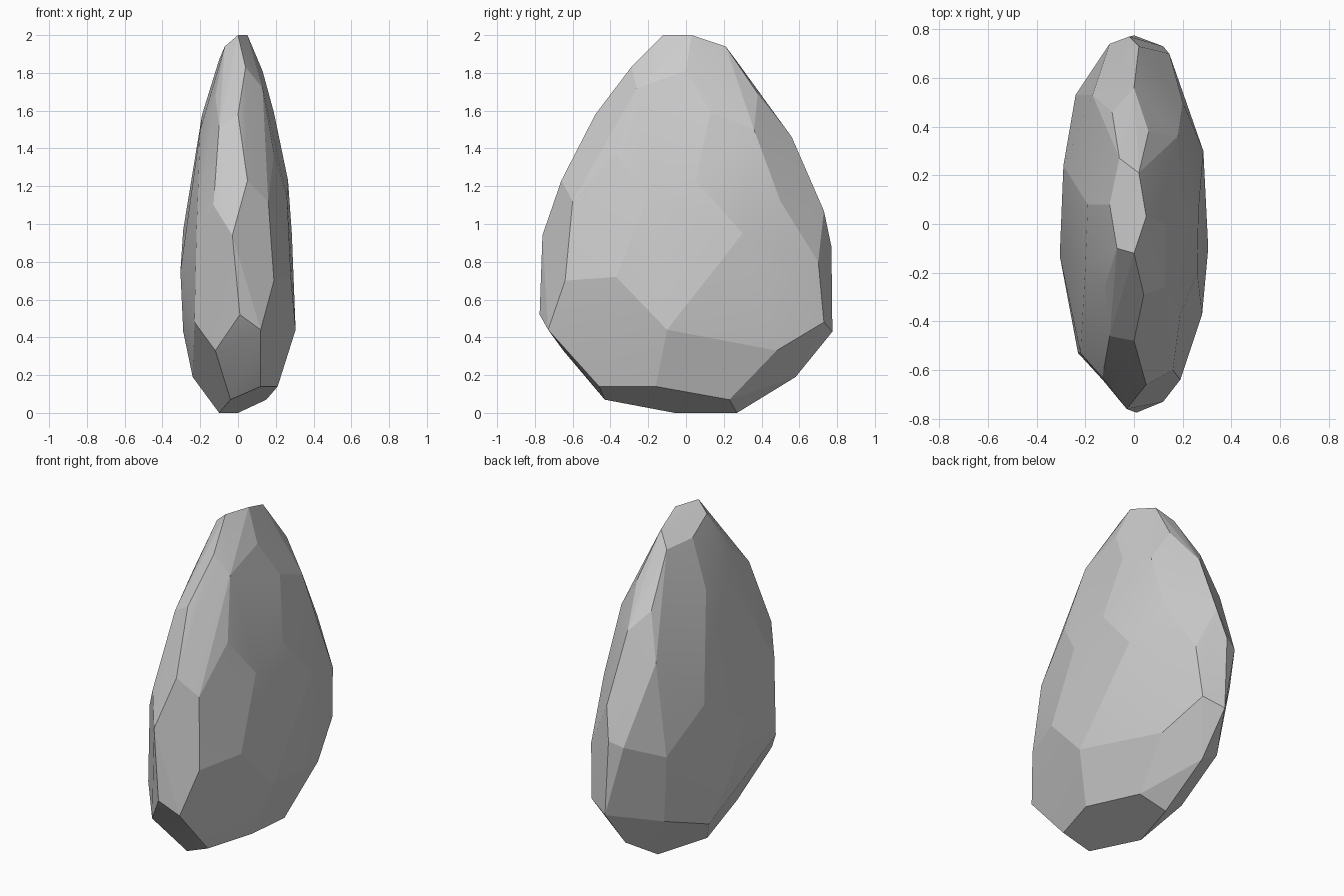
import bpy, bmesh, math

# Crest: the facet corners running round the rim of the slab
crest = [(0, -.12, 2), (.05, .03, 2), (.02, .21, 1.94), (.06, .38, 1.69),
         (0, .56, 1.46), (.02, .73, 1.07), (-.02, .77, .88), (0, .775, .43),
         (0, .58, .19), (0, .27, 0), (-.1, -.06, 0), (-.04, -.43, .07),
         (-.12, -.65, .33), (.01, -.775, .52), (-.03, -.76, .94),
         (.05, -.66, 1.23), (0, -.48, 1.58), (.04, -.29, 1.83)]

# Broad right face and its chipped border
right = [(.13, 0, 1.81), (.13, -.26, 1.72), (.19, .13, 1.59), (.19, -.37, 1.37),
         (.265, .05, 1.23), (.26, -.2, 1.14), (.16, -.6, 1.12), (.285, .3, .95),
         (.18, .36, 1.5), (.2, .5, 1.12), (.145, .7, .8), (.12, .73, .48),
         (.2, .48, .33), (.15, .23, .07), (.21, -.16, .14), (.12, -.46, .14),
         (.305, -.1, .44), (.28, -.37, .72), (.19, -.64, .7), (.12, -.73, .44)]

# Broad left face and its chipped border
left = [(-.07, -.1, 1.94), (-.1, .08, 1.87), (-.06, .27, 1.86),
        (-.12, -.26, 1.68), (-.2, -.18, 1.5), (-.19, .08, 1.58),
        (-.09, .46, 1.57), (-.22, .27, 1.3), (-.17, .53, 1.3),
        (-.29, .24, .97), (-.305, -.13, .75), (-.29, 0, .43),
        (-.24, .12, .19), (-.23, -.53, .48), (-.22, -.53, .95),
        (-.13, -.63, 1.1), (-.1, -.46, 1.52), (-.24, .53, .75),
        (-.1, .74, .85), (-.19, .48, .33)]

# Wrap the corners in a convex skin and merge nearly flat facets
bm = bmesh.new()
for p in crest + right + left:
    bm.verts.new(p)
bmesh.ops.convex_hull(bm, input=bm.verts[:])
loose = [v for v in bm.verts if not v.link_faces]
bmesh.ops.delete(bm, geom=loose, context='VERTS')
bmesh.ops.dissolve_limit(bm, angle_limit=math.radians(4),
                         verts=bm.verts[:], edges=bm.edges[:])
bmesh.ops.recalc_face_normals(bm, faces=bm.faces[:])

mesh = bpy.data.meshes.new("rock")
bm.to_mesh(mesh)
bm.free()
rock = bpy.data.objects.new("rock", mesh)
bpy.context.collection.objects.link(rock)

# Soften the shallowest facet borders, keep the rest crisp
bpy.context.view_layer.objects.active = rock
rock.select_set(True)
bpy.ops.object.shade_smooth_by_angle(angle=math.radians(10))
